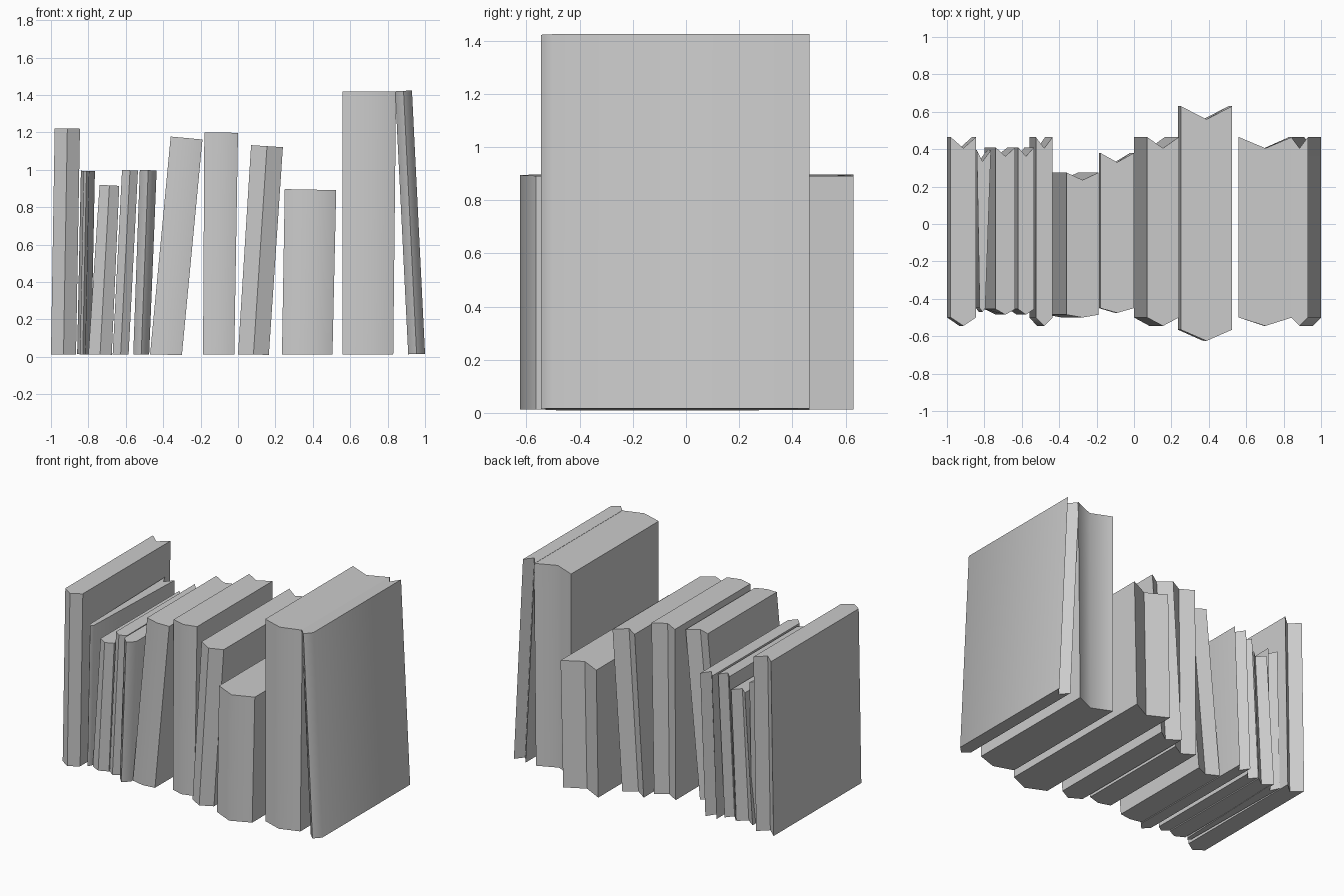
import bpy
import bmesh
import math

cube = bpy.data.objects.get("Cube")
if cube:
    bpy.data.objects.remove(cube, do_unlink=True)

# One plain grey for the whole row
grey = bpy.data.materials.new("plain_grey")
grey.use_nodes = True
colour = (0.6, 0.6, 0.6, 1)
grey.diffuse_color = colour
grey.node_tree.nodes["Principled BSDF"].inputs["Base Color"].default_value = colour

BASE = 0.014


def ring(bm, left, right, z, drop, depth, flare=0):
    """Book outline: pointed spine in front, V-shaped page edge behind."""
    tip, front, valley, back = depth
    mid = (left + right) / 2
    points = [(left, front), (mid, tip), (right, front),
              (right + flare, back), (mid, valley), (left - flare / 2, back)]
    slope = drop / (right - left)
    return [bm.verts.new((x, y, z - (x - left) * slope)) for x, y in points]


def book(name, foot, head, height, depth, flare=0):
    bm = bmesh.new()
    lean = (sum(head) - sum(foot)) / 2 / height
    low = ring(bm, *foot, BASE, lean * 0.05, depth, flare)
    high = ring(bm, *head, height, lean * (head[1] - head[0]), depth, flare)
    bm.faces.new(low[::-1])
    bm.faces.new(high)
    for i in range(len(low)):
        j = (i + 1) % len(low)
        bm.faces.new((low[i], low[j], high[j], high[i]))
    bmesh.ops.recalc_face_normals(bm, faces=bm.faces)
    mesh = bpy.data.meshes.new(name)
    bm.to_mesh(mesh)
    bm.free()
    mesh.materials.append(grey)
    obj = bpy.data.objects.new(name, mesh)
    bpy.context.collection.objects.link(obj)
    # Round the spine and page edge, keep cover corners sharp
    bpy.ops.object.select_all(action="DESELECT")
    obj.select_set(True)
    bpy.context.view_layer.objects.active = obj
    bpy.ops.object.shade_smooth_by_angle(angle=math.radians(50))


# Depths: spine tip, spine edge, page valley, cover edge
LARGE = (-0.545, -0.50, 0.405, 0.465)
SMALL = (-0.485, -0.455, 0.362, 0.41)

# Books from right to left of the row
book("end_book", (-1.0, -0.866), (-0.98, -0.845), 1.222, LARGE)
book("thin_splayed_book", (-0.845, -0.815), (-0.825, -0.795), 0.995,
     (-0.47, -0.45, 0.335, 0.395), 0.03)
book("short_book", (-0.80, -0.675), (-0.74, -0.635), 0.92, SMALL)
book("slim_book", (-0.67, -0.585), (-0.62, -0.535), 1.0, SMALL)
book("slim_deep_book", (-0.56, -0.475), (-0.525, -0.435), 1.0, LARGE)
book("leaning_shallow_book", (-0.47, -0.30), (-0.36, -0.19), 1.178,
     (-0.50, -0.485, 0.235, 0.275))
book("upright_book", (-0.187, -0.02), (-0.18, 0.0), 1.2, (-0.475, -0.45, 0.33, 0.38))
book("leaning_book", (0.0, 0.165), (0.07, 0.24), 1.132, LARGE)
book("wide_deep_book", (0.235, 0.505), (0.25, 0.525), 0.897,
     (-0.625, -0.565, 0.56, 0.63))
book("tall_thick_book", (0.56, 0.83), (0.56, 0.845), 1.42, LARGE)
book("tall_leaning_book", (0.91, 1.0), (0.84, 0.93), 1.42, LARGE)
